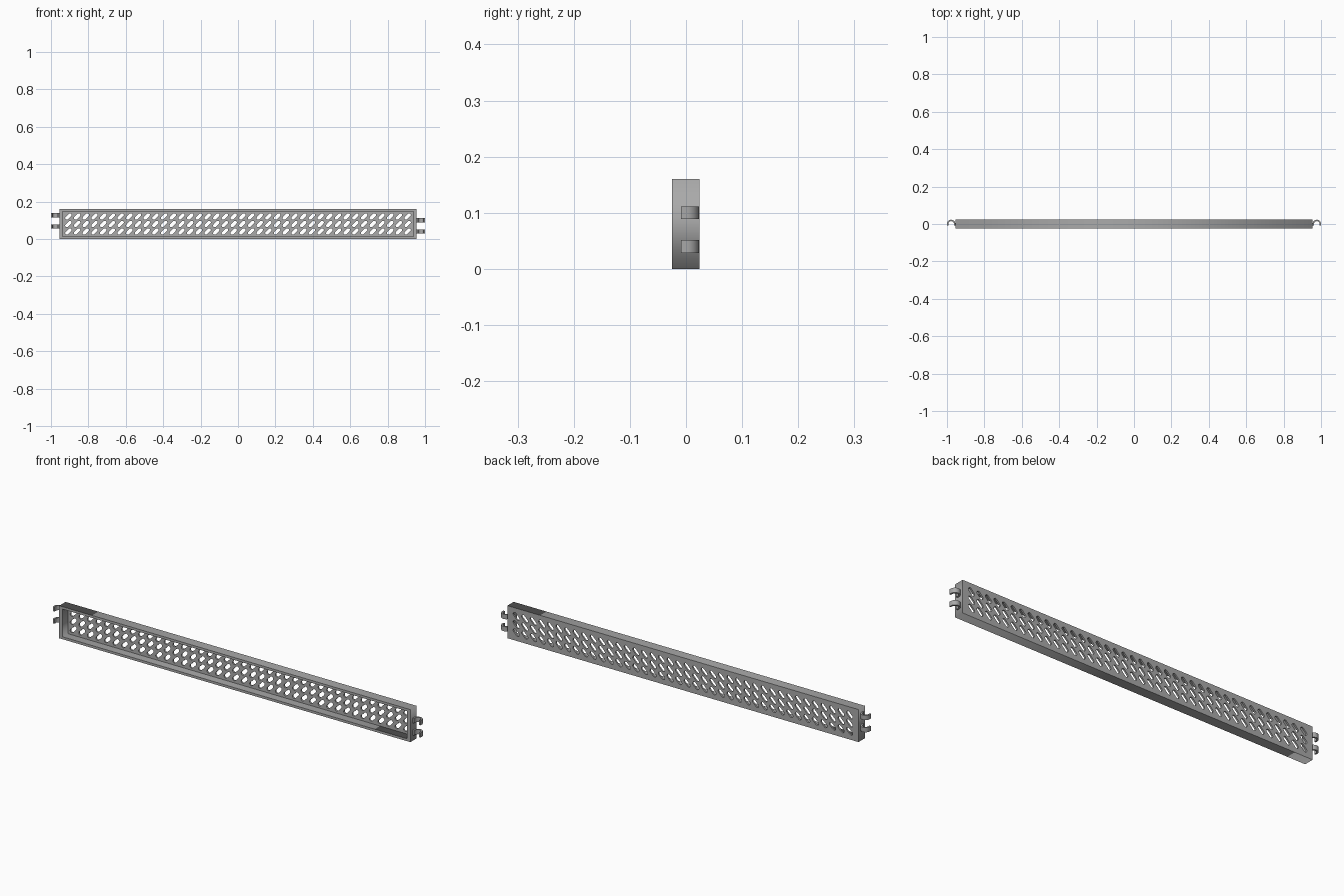
import bpy, bmesh, math
from mathutils import Vector

cube = bpy.data.objects.get("Cube")
if cube:
    bpy.data.objects.remove(cube, do_unlink=True)

steel = bpy.data.materials.new("galvanised_grey")
steel.use_nodes = True
GREY = (0.4, 0.4, 0.4, 1)
steel.diffuse_color = GREY
steel.node_tree.nodes["Principled BSDF"].inputs["Base Color"].default_value = GREY

HALF, HEIGHT = 0.955, 0.16      # body half length and height
FRONT, BACK = -0.025, 0.024
SHEET = 0.008
ROWS, COLS = 3, 40


def plate_with_holes(name, outlines, y, thickness):
    """Fill flat x-z outlines (the first is the border, the rest holes) into a plate."""
    curve = bpy.data.curves.new(name, 'CURVE')
    curve.dimensions = '2D'
    curve.fill_mode = 'BOTH'
    curve.extrude = thickness / 2
    for points in outlines:
        spline = curve.splines.new('POLY')
        spline.points.add(len(points) - 1)
        for p, (x, z) in zip(spline.points, points):
            p.co = (x, z, 0, 1)
        spline.use_cyclic_u = True
    obj = bpy.data.objects.new(name, curve)
    bpy.context.collection.objects.link(obj)
    obj.rotation_euler.x = math.pi / 2
    obj.location.y = y
    bpy.ops.object.select_all(action='DESELECT')
    obj.select_set(True)
    bpy.context.view_layer.objects.active = obj
    bpy.ops.object.convert(target='MESH')
    obj = bpy.context.object
    obj.data.materials.clear()
    obj.data.materials.append(steel)
    return obj


def rectangle(x, z0, z1):
    return [(-x, z0), (x, z0), (x, z1), (-x, z1)]


def slot(cx, cz, half_run=0.012, radius=0.009, tilt=math.radians(45), steps=6):
    """Round-ended slot leaning to the right."""
    points = []
    for end in (0, 1):
        a0 = tilt - math.pi / 2 + end * math.pi
        side = -1 if end else 1
        for i in range(steps + 1):
            a = a0 + math.pi * i / steps
            points.append((cx + side * half_run * math.cos(tilt) + radius * math.cos(a),
                           cz + side * half_run * math.sin(tilt) + radius * math.sin(a)))
    return points


# Perforated deck sheet
pitch = 0.0465
slots = [slot((c - (COLS - 1) / 2) * pitch, HEIGHT / 2 + (r - 1) * 0.04)
         for r in range(ROWS) for c in range(COLS)]
plate_with_holes("deck_sheet", [rectangle(HALF - 0.004, 0.004, HEIGHT - 0.004)] + slots,
                 BACK - SHEET / 2, SHEET)

# Side and end walls as one open frame, with the rear bend slightly eased
frame = plate_with_holes("edge_frame",
                         [rectangle(HALF, 0, HEIGHT),
                          rectangle(HALF - 0.018, 0.012, HEIGHT - 0.012)],
                         (FRONT + BACK) / 2, BACK - FRONT)


# Hooks: a strap swept round an arch, then extruded in height
def hook(name, side, z, height=0.023, thick=0.008, radius=0.0225):
    cx, cy = 1 - radius, BACK - 0.001 - radius
    arc = [math.pi * i / 14 for i in range(15)]
    outer = [(cx + radius * math.cos(a), cy + radius * math.sin(a)) for a in arc]
    inner_r = radius - thick
    inner = [(cx + inner_r * math.cos(a), cy + inner_r * math.sin(a)) for a in arc]
    tip = -0.009
    outline = ([(cx + radius, tip)] + outer + [(cx - radius, tip), (cx - inner_r, tip)]
               + inner[::-1] + [(cx + inner_r, tip)])
    bm = bmesh.new()
    face = bm.faces.new([bm.verts.new((side * x, y, z - height / 2)) for x, y in outline])
    grown = bmesh.ops.extrude_face_region(bm, geom=[face])
    verts = [g for g in grown["geom"] if isinstance(g, bmesh.types.BMVert)]
    bmesh.ops.translate(bm, verts=verts, vec=Vector((0, 0, height)))
    bmesh.ops.recalc_face_normals(bm, faces=bm.faces)
    mesh = bpy.data.meshes.new(name)
    bm.to_mesh(mesh)
    bm.free()
    mesh.materials.append(steel)
    obj = bpy.data.objects.new(name, mesh)
    bpy.context.collection.objects.link(obj)
    return obj


hooks = [hook("left_lower_hook", 1, 0.04), hook("left_upper_hook", 1, 0.10),
         hook("right_lower_hook", -1, 0.067), hook("right_upper_hook", -1, 0.127)]

# Smooth rounded surfaces, keep bends sharp
bpy.ops.object.select_all(action='DESELECT')
for obj in hooks + [bpy.data.objects["deck_sheet"]]:
    obj.select_set(True)
    bpy.context.view_layer.objects.active = obj
bpy.ops.object.shade_smooth_by_angle(angle=math.radians(35))
